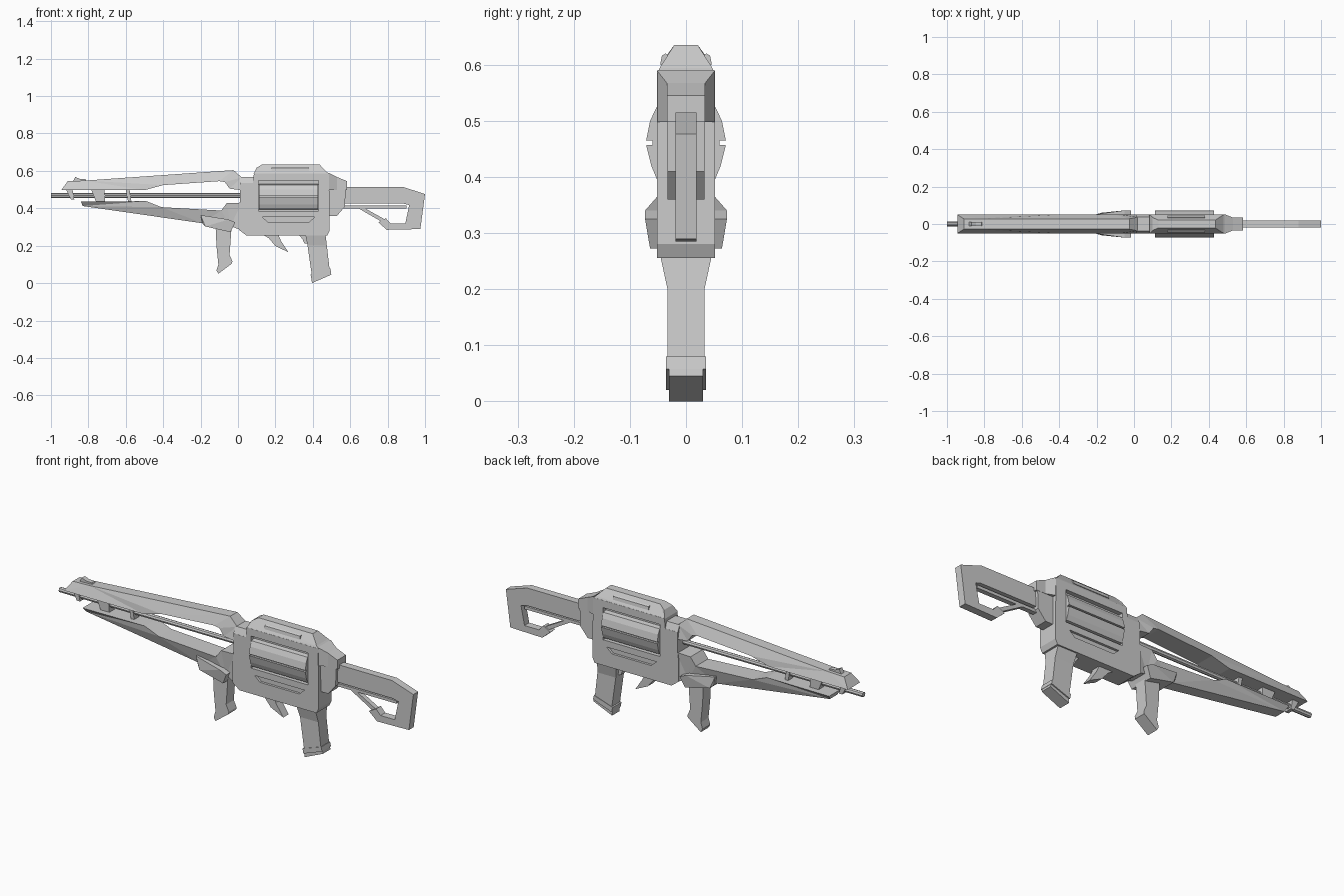
import bpy, bmesh
from math import pi


def mesh_object(name, verts, faces):
    bm = bmesh.new()
    vs = [bm.verts.new(v) for v in verts]
    fs = [bm.faces.new([vs[i] for i in f]) for f in faces]
    bmesh.ops.recalc_face_normals(bm, faces=bm.faces)
    bmesh.ops.triangulate(bm, faces=[f for f in fs if len(f.verts) > 4])
    me = bpy.data.meshes.new(name)
    bm.to_mesh(me)
    bm.free()
    ob = bpy.data.objects.new(name, me)
    bpy.context.collection.objects.link(ob)
    return ob


def loft(name, ring_a, ring_b):
    n = len(ring_a)
    sides = [(i, (i + 1) % n, (i + 1) % n + n, i + n) for i in range(n)]
    return mesh_object(name, ring_a + ring_b, [tuple(range(n)), tuple(range(n, 2 * n))] + sides)


def prism(name, pts, w=0.05):
    """Side profile (x, z[, half width]) mirrored across y."""
    p = [(q[0], q[1], q[2] if len(q) > 2 else w) for q in pts]
    return loft(name, [(x, -h, z) for x, z, h in p], [(x, h, z) for x, z, h in p])


def slab(name, pts, y0, y1):
    return loft(name, [(x, y0, z) for x, z in pts], [(x, y1, z) for x, z in pts])


def rect(x0, x1, z0, z1):
    return [(x0, z0), (x1, z0), (x1, z1), (x0, z1)]


def cut(target, cutter):
    m = target.modifiers.new("cut", 'BOOLEAN')
    m.operation, m.solver, m.object = 'DIFFERENCE', 'EXACT', cutter
    cutter.hide_render = True
    cutter.hide_set(True)


# receiver with side windows and vents
body = prism("receiver", [(.01, .535), (.08, .535), (.085, .585), (.487, .585), (.49, .28),
                          (.478, .255), (.045, .255), (.005, .285), (.005, .385), (.01, .43)], .052)
vent = [(.13, .353), (.41, .353), (.38, .326), (.16, .326)]
for s, side in ((-1, "right"), (1, "left")):
    cut(body, slab(side + "_window_cutter", rect(.11, .43, .385, .548), s * .03, s * .09))
    cut(body, slab(side + "_vent_cutter", vent, s * .04, s * .09))
    # faceted drum half showing in the window
    sec = [(.025, .53), (.052, .525), (.064, .50), (.071, .465), (.06, .465), (.06, .457),
           (.071, .457), (.062, .42), (.052, .396), (.025, .394)]
    loft(side + "_drum", [(.112, s * y, z) for y, z in sec], [(.428, s * y, z) for y, z in sec])
    # rail on the sloped top cover
    sec = [(.028, .612), (.036, .62), (.043, .616), (.046, .60), (.036, .598)]
    loft(side + "_cover_rail", [(.18, s * y, z) for y, z in sec], [(.38, s * y, z) for y, z in sec])

# top cover, neck and rear blocks
prism("top_cover", [(.083, .583, .052), (.10, .617, .034), (.13, .635, .021), (.435, .635, .021),
                    (.475, .594, .047), (.489, .583, .052)])
prism("receiver_neck", [(.01, .533, .052), (.01, .567, .037), (.085, .567, .037), (.085, .533, .052)])
prism("rear_upper_block", [(.485, .59, .052), (.53, .567, .034), (.583, .545, .034),
                           (.583, .498, .034), (.53, .498, .034), (.485, .498, .052)])
prism("rear_lower_block", [(.485, .50), (.575, .50), (.572, .41), (.53, .36), (.485, .36)], .033)

# stock
prism("stock", [(.56, .515), (.88, .515), (1, .476), (.975, .289), (.795, .285), (.75, .325), (.79, .347),
                (.815, .32), (.895, .32), (.915, .417), (.885, .425), (.56, .425)], .019)
prism("stock_lower_bar", rect(.56, .9, .40, .415), .012)
prism("stock_strut", [(.64, .402), (.675, .402), (.79, .338), (.765, .33)], .012)

# upper and lower barrel arms
T = .028
prism("upper_arm", [(-.945, .497), (-.91, .545, T), (-.82, .548, T), (-.024, .604, T), (.02, .565, .036),
                    (.015, .497), (-.045, .505), (-.07, .54), (-.10, .545), (-.40, .524), (-.50, .497)])
prism("lower_arm", [(-.84, .436), (-.49, .438), (-.41, .406), (-.09, .388), (-.06, .428), (.02, .43),
                    (.02, .282), (-.04, .305, .04), (-.19, .32, .03), (-.83, .412, .03)])

# barrel rod
bpy.ops.mesh.primitive_cylinder_add(vertices=8, radius=.0128, depth=1.08,
                                    location=(-.46, 0, .468), rotation=(0, pi / 2, 0))
bpy.context.object.name = "barrel_rod"

# barrel brackets and front sight
brackets = [[(-.92, .50), (-.885, .50), (-.875, .448), (-.893, .448)],
            [(-.785, .50), (-.715, .50), (-.71, .437), (-.76, .437)],
            [(-.60, .50), (-.58, .50), (-.57, .436), (-.588, .436)]]
for i, b in enumerate(brackets):
    prism(f"barrel_bracket_{i + 1}", b, .02)
prism("front_sight", [(-.885, .54), (-.87, .567), (-.845, .557), (-.815, .556), (-.81, .545)], .012)

# foregrip and mount
prism("foregrip_mount", [(-.20, .364, .052), (-.19, .318, .05), (-.175, .303, .06), (-.04, .272, .064),
                         (-.015, .325, .073), (-.05, .34, .073)], .06)
prism("foregrip", [(-.12, .31), (-.035, .29), (-.045, .15), (-.03, .117), (-.032, .105), (-.105, .05),
                   (-.115, .068), (-.105, .10), (-.115, .20)], .031)

# rear grip with flared collar and base
prism("rear_grip", [(.36, .26, .046), (.468, .26, .046), (.475, .20, .033), (.49, .07, .033),
                    (.395, .04, .033), (.372, .20, .033)])
prism("grip_collar", [(.388, .045), (.493, .08), (.498, .058), (.393, .02)], .036)
prism("grip_base", [(.392, .035), (.495, .07), (.499, .045), (.395, 0)], .03)

# trigger guard blade and small lever
prism("trigger_blade", [(.13, .26), (.215, .26), (.23, .225), (.27, .165), (.20, .198), (.165, .24)], .022)
prism("release_lever", [(.325, .258), (.375, .258), (.378, .21), (.355, .212), (.345, .235)], .018)
